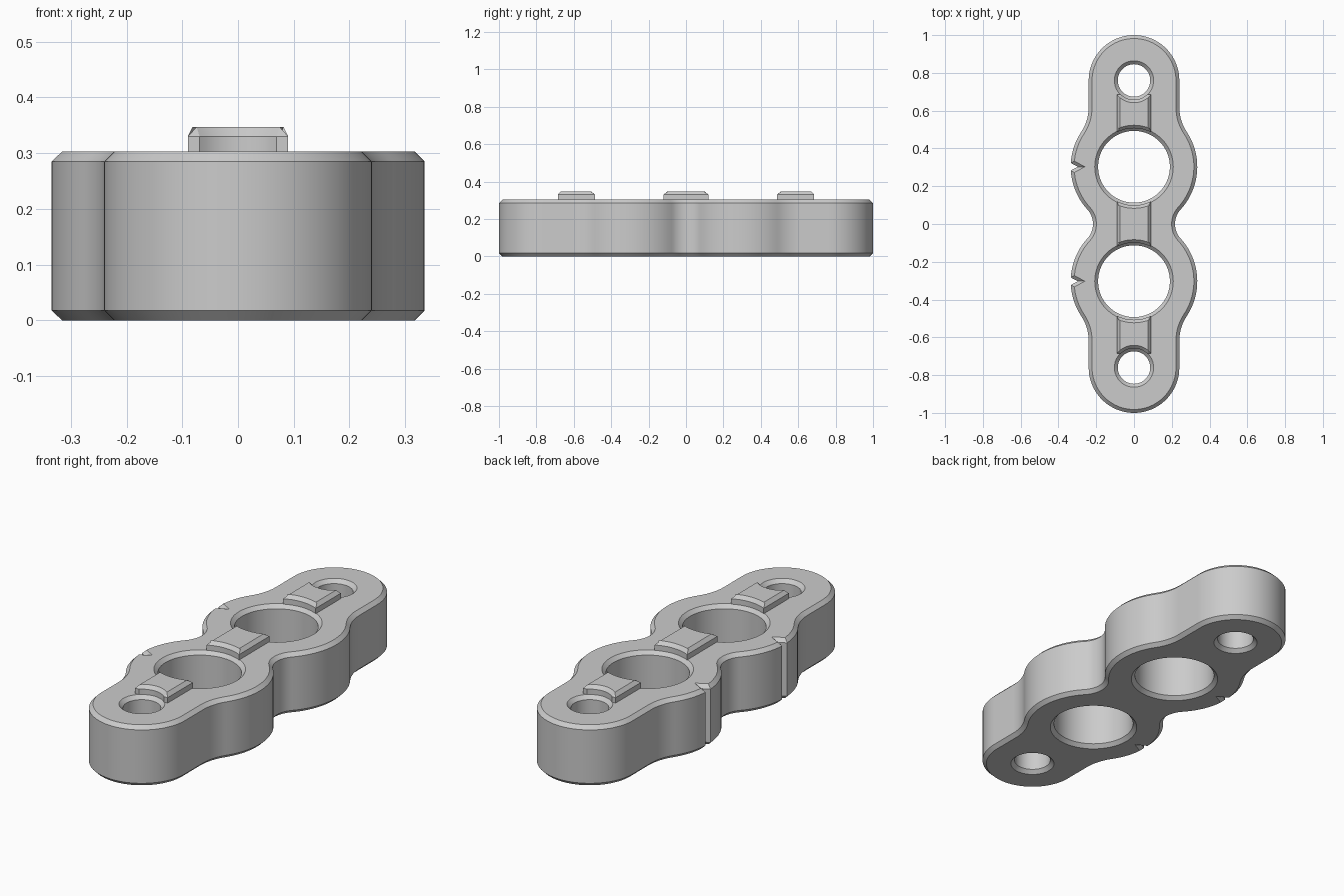
import bpy, bmesh, math
from mathutils import Vector

if "Cube" in bpy.data.objects:
    bpy.data.objects.remove(bpy.data.objects["Cube"])

grey = bpy.data.materials.new("grey plastic")
grey.diffuse_color = (0.6, 0.6, 0.6, 1)
grey.use_nodes = True
grey.node_tree.nodes["Principled BSDF"].inputs["Base Color"].default_value = grey.diffuse_color


def arc(cx, cy, r, a0, a1, n):
    """Points on an arc, angles in degrees."""
    return [(cx + r * math.cos(math.radians(a0 + (a1 - a0) * i / n)),
             cy + r * math.sin(math.radians(a0 + (a1 - a0) * i / n))) for i in range(n + 1)]


def clean(points):
    """Drop repeated neighbours from a closed loop."""
    return [Vector(p) for i, p in enumerate(points)
            if (Vector(p) - Vector(points[i - 1])).length > 1e-4]


def inset(loop, d):
    """Move a closed loop to its left by d with mitred corners."""
    out = []
    for i, p in enumerate(loop):
        a = (p - loop[i - 1]).normalized()
        b = (loop[(i + 1) % len(loop)] - p).normalized()
        na, nb = Vector((-a.y, a.x)), Vector((-b.y, b.x))
        out.append(p + (na + nb) * d / (1 + na.dot(nb)))
    return out


def plate(name, loops, layers):
    """Solid from closed loops (first outer, then holes) and (z, inset) layers."""
    bm = bmesh.new()
    caps = [[], []]
    for loop in loops:
        loop = clean(loop)
        n = len(loop)
        rings = [[bm.verts.new((p.x, p.y, z)) for p in inset(loop, d)] for z, d in layers]
        for low, high in zip(rings, rings[1:]):
            for i in range(n):
                j = (i + 1) % n
                bm.faces.new((low[i], low[j], high[j], high[i]))
        for cap, ring in zip(caps, (rings[0], rings[-1])):
            cap += [bm.edges.get((ring[i], ring[(i + 1) % n])) for i in range(n)]
    for cap, z in zip(caps, (-1, 1)):
        bmesh.ops.triangle_fill(bm, edges=cap, use_beauty=True, normal=(0, 0, z))
    bmesh.ops.recalc_face_normals(bm, faces=bm.faces)
    bmesh.ops.dissolve_limit(bm, angle_limit=0.001, verts=[], edges=bm.edges)
    mesh = bpy.data.meshes.new(name)
    bm.to_mesh(mesh)
    bm.free()
    mesh.materials.append(grey)
    obj = bpy.data.objects.new(name, mesh)
    bpy.context.collection.objects.link(obj)
    bpy.ops.object.select_all(action='DESELECT')
    obj.select_set(True)
    bpy.context.view_layer.objects.active = obj
    bpy.ops.object.shade_smooth_by_angle(angle=math.radians(25))


# Main dimensions
END_Y, END_R = 0.76, 0.24       # rounded ends
LOBE_Y, LOBE_R = 0.303, 0.335   # bulges around the large holes
WAIST_R, NECK_R = 0.113, 0.235  # concave blends
NECK_X, NECK_Y = END_R + NECK_R, 0.618
WAIST_X = math.sqrt((LOBE_R + WAIST_R) ** 2 - LOBE_Y ** 2)
up = math.degrees(math.atan2(NECK_Y - LOBE_Y, NECK_X))
down = math.degrees(math.atan2(LOBE_Y, WAIST_X))


def quarter(notched):
    """Right upper quarter of the outline, from the waist to the end."""
    pts = arc(WAIST_X, 0, WAIST_R, 180, 180 - down, 8)
    if notched:
        pts += arc(0, LOBE_Y, LOBE_R, -down, -3.4, 10)
        pts += [(0.298, LOBE_Y)]
        pts += arc(0, LOBE_Y, LOBE_R, 3.4, up, 8)
    else:
        pts += arc(0, LOBE_Y, LOBE_R, -down, up, 20)
    pts += arc(NECK_X, NECK_Y, NECK_R, 180 + up, 180, 10)
    return pts + arc(0, END_Y, END_R, 0, 90, 20)


# Body outline, notched on the left side
right, left = quarter(False), quarter(True)
outline = (right + [(-x, y) for x, y in reversed(left)]
           + [(-x, -y) for x, y in left] + [(x, -y) for x, y in reversed(right)])

# Through holes run clockwise so their chamfers open outward
holes = [arc(0, s * y, r, 360, 0, n) for s in (1, -1)
         for y, r, n in ((LOBE_Y, 0.19, 64), (END_Y, 0.086, 40))]
C = 0.018
plate("body", [outline] + holes,
      [(0, C), (C, 0), (0.303 - C, 0), (0.303, C)])

# Raised blocks between the holes, with ends hollowed to follow them
W, R, r = 0.09, 0.204, 0.102
blocks = [(0.303, 0), (0.33, 0), (0.347, 0.016)]
t = math.degrees(math.asin(W / R))
bottom_end = arc(0, -LOBE_Y, R, 90 + t, 90 - t, 12)
plate("middle_block", [bottom_end + [(-x, -y) for x, y in bottom_end]], blocks)

FLAT_Y = 0.685
s = math.degrees(math.acos((END_Y - FLAT_Y) / r))
end_block = (arc(0, LOBE_Y, R, 90 + t, 90 - t, 12) + [(W, FLAT_Y)]
             + arc(0, END_Y, r, 270 + s, 270 - s, 10) + [(-W, FLAT_Y)])
plate("back_block", [end_block], blocks)
plate("front_block", [[(-x, -y) for x, y in end_block]], blocks)
